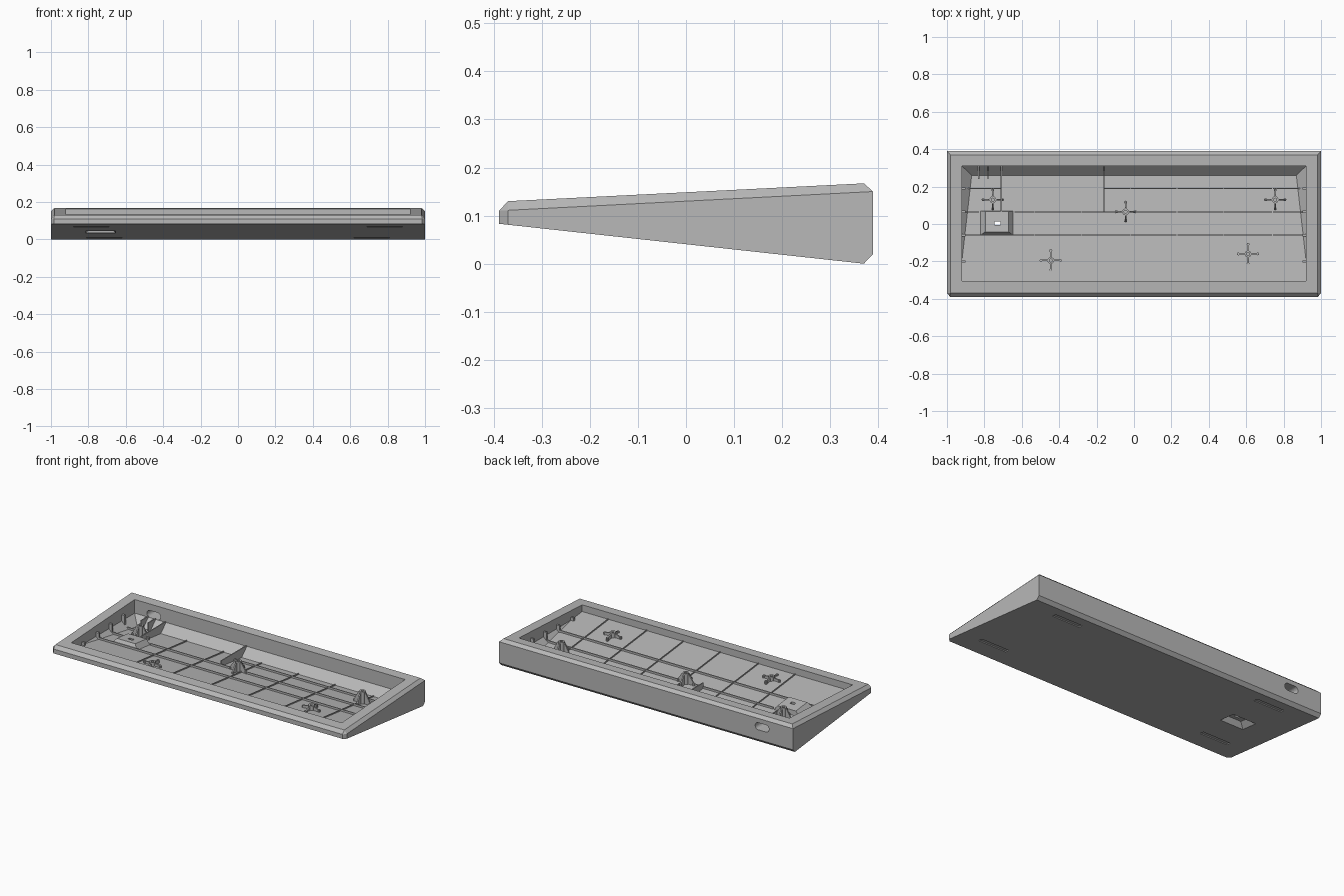
import bpy, bmesh, math
from mathutils import Vector

cube = bpy.data.objects.get("Cube")
if cube:
    bpy.data.objects.remove(cube, do_unlink=True)

grey = bpy.data.materials.new("case_grey")
grey.use_nodes = True
COLOUR = (0.48, 0.48, 0.48, 1)
grey.diffuse_color = COLOUR
grey.node_tree.nodes["Principled BSDF"].inputs["Base Color"].default_value = COLOUR


def under(y):            # sloping underside
    return 0.0405 - 0.1093 * y


def floor(y):            # inner floor, parallel to the underside
    return under(y) + 0.018


def top(y):              # sloping rim
    return 0.1485 + 0.05 * y


def hull(name, pts):
    """Convex solid around a few points."""
    bm = bmesh.new()
    for p in pts:
        bm.verts.new(p)
    bmesh.ops.convex_hull(bm, input=bm.verts[:])
    bmesh.ops.dissolve_limit(bm, angle_limit=math.radians(1.5),
                             verts=bm.verts[:], edges=bm.edges[:])
    bmesh.ops.recalc_face_normals(bm, faces=bm.faces[:])
    mesh = bpy.data.meshes.new(name)
    bm.to_mesh(mesh)
    bm.free()
    mesh.materials.append(grey)
    ob = bpy.data.objects.new(name, mesh)
    bpy.context.collection.objects.link(ob)
    return ob


def mirrored(pts):
    return [(s * x, y, z) for x, y, z in pts for s in (1, -1)]


def slab(name, x0, x1, y0, y1, low, high):
    """Box whose bottom and top follow the height functions of y."""
    return hull(name, [(x, y, f(y)) for x in (x0, x1) for y in (y0, y1) for f in (low, high)])


def cylinder(name, x, y, r, z0, z1, n=16):
    ring = [(x + r * math.cos(a), y + r * math.sin(a))
            for a in (2 * math.pi * i / n for i in range(n))]
    return hull(name, [(px, py, z) for px, py in ring for z in (z0, z1)])


def boolean(ob, tool, operation="DIFFERENCE"):
    mod = ob.modifiers.new("cut", "BOOLEAN")
    mod.operation, mod.solver, mod.object = operation, "EXACT", tool
    bpy.context.view_layer.objects.active = ob
    bpy.ops.object.modifier_apply(modifier=mod.name)
    bpy.data.objects.remove(tool, do_unlink=True)


# Wedge-shaped shell with chamfered rim and front corners
case = hull("case_shell", mirrored([
    (0.982, -0.37, 0.13), (0.982, 0.37, 0.167),
    (1, -0.37, 0.111), (1, 0.389, 0.15), (0.983, -0.389, 0.11),
    (1, -0.37, under(-0.37)), (0.983, -0.389, under(-0.389)),
    (1, 0.389, 0.02), (1, 0.37, 0)]))

# Cavity: upright walls above, sloping walls where the floor drops
boolean(case, hull("cavity", mirrored([
    (0.92, -0.305, 0.3), (0.92, 0.31, 0.3), (0.92, -0.305, floor(-0.305)),
    (0.92, -0.197, 0.08), (0.92, 0.31, 0.08), (0.868, 0.26, floor(0.26))])))


# Raised housing over the underside pocket
def housing(name, f, lift, inset):
    base = [(x, y, f(y)) for x in (-0.83 + inset, -0.64 - inset)
            for y in (-0.065 + inset, 0.07 - inset)]
    lid = [(x, y, f(y) + lift) for x in (-0.795 + inset, -0.67 - inset)
           for y in (-0.042 + inset, 0.068 - inset)]
    return hull(name, base + lid)


boolean(case, housing("housing", lambda y: under(y) + 0.008, 0.04, 0), "UNION")
boolean(case, housing("pocket", lambda y: under(y) - 0.004, 0.036, 0.012))
boolean(case, slab("switch_hole", -0.745, -0.715, -0.005, 0.013,
                   lambda y: 0, lambda y: 0.12))

# Shallow slots for the feet
for s in (1, -1):
    for x, y in ((0.715, 0.29), (0.785, -0.25)):
        boolean(case, slab("foot_slot", s * x - 0.095, s * x + 0.095, y - 0.014, y + 0.014,
                           lambda v: under(v) - 0.02, lambda v: under(v) + 0.006))

# Rounded cable opening in the back wall
opening = []
for i in range(24):
    a = 2 * math.pi * (i + 0.5) / 24
    side = 0.025 if math.cos(a) > 0 else -0.025
    opening += [(-0.79 + side + 0.022 * math.cos(a), y, 0.102 + 0.022 * math.sin(a))
                for y in (0.28, 0.45)]
boolean(case, hull("cable_opening", opening))


def sunk(y):
    return floor(y) - 0.006


# Long floor ribs
for x0, x1, y in ((-0.9, -0.71, 0.19), (-0.16, 0.9, 0.19), (-0.91, -0.83, 0.065),
                  (-0.64, 0.91, 0.065), (-0.91, 0.91, -0.06)):
    slab("long_rib", x0, x1, y - 0.003, y + 0.003, sunk, lambda v: floor(v) + 0.012)

# Cross ribs
for x in (-0.53, -0.28, -0.02, 0.23, 0.48, 0.74):
    slab("cross_rib", x - 0.002, x + 0.002, -0.303, 0.26, sunk, lambda v: floor(v) + 0.007)

# Upright stops along the side walls
for s in (1, -1):
    for y in (0.19, 0.065, -0.06, -0.2):
        slab("side_stop", s * 0.9, s * 0.925, y - 0.006, y + 0.006,
             sunk, lambda v: top(v) - 0.04)

# Upright plates joining the back wall
for x, y0 in ((-0.16, 0.065), (-0.71, 0.065), (-0.83, 0.24), (-0.78, 0.24)):
    slab("back_plate", x - 0.003, x + 0.003, y0, 0.315, sunk, lambda v: 0.085)

# Screw posts with cross-shaped gussets
for x, y in ((-0.755, 0.13), (-0.045, 0.065), (0.755, 0.13), (-0.445, -0.195), (0.61, -0.16)):
    z0, z1 = floor(y) - 0.007, top(y) - 0.035
    post = cylinder("screw_post", x, y, 0.018, z0, z1)
    boolean(post, cylinder("screw_hole", x, y, 0.008, z0 + 0.012, z1 + 0.02))
    for dx, dy in ((1, 0), (-1, 0), (0, 1), (0, -1)):
        out, wide = Vector((dx, dy, 0)), Vector((-dy, dx, 0)) * 0.004
        centre = Vector((x, y, 0))
        profile = ((0.014, z0), (0.055, z0), (0.055, floor(y) + 0.012),
                   (0.024, z1 - 0.008), (0.014, z1 - 0.008))
        hull("post_gusset", [centre + out * r + wide * s + Vector((0, 0, z))
                             for r, z in profile for s in (1, -1)])
        tip = centre + out * 0.052
        cylinder("gusset_foot", tip.x, tip.y, 0.008, z0, floor(y) + 0.014, 8)
